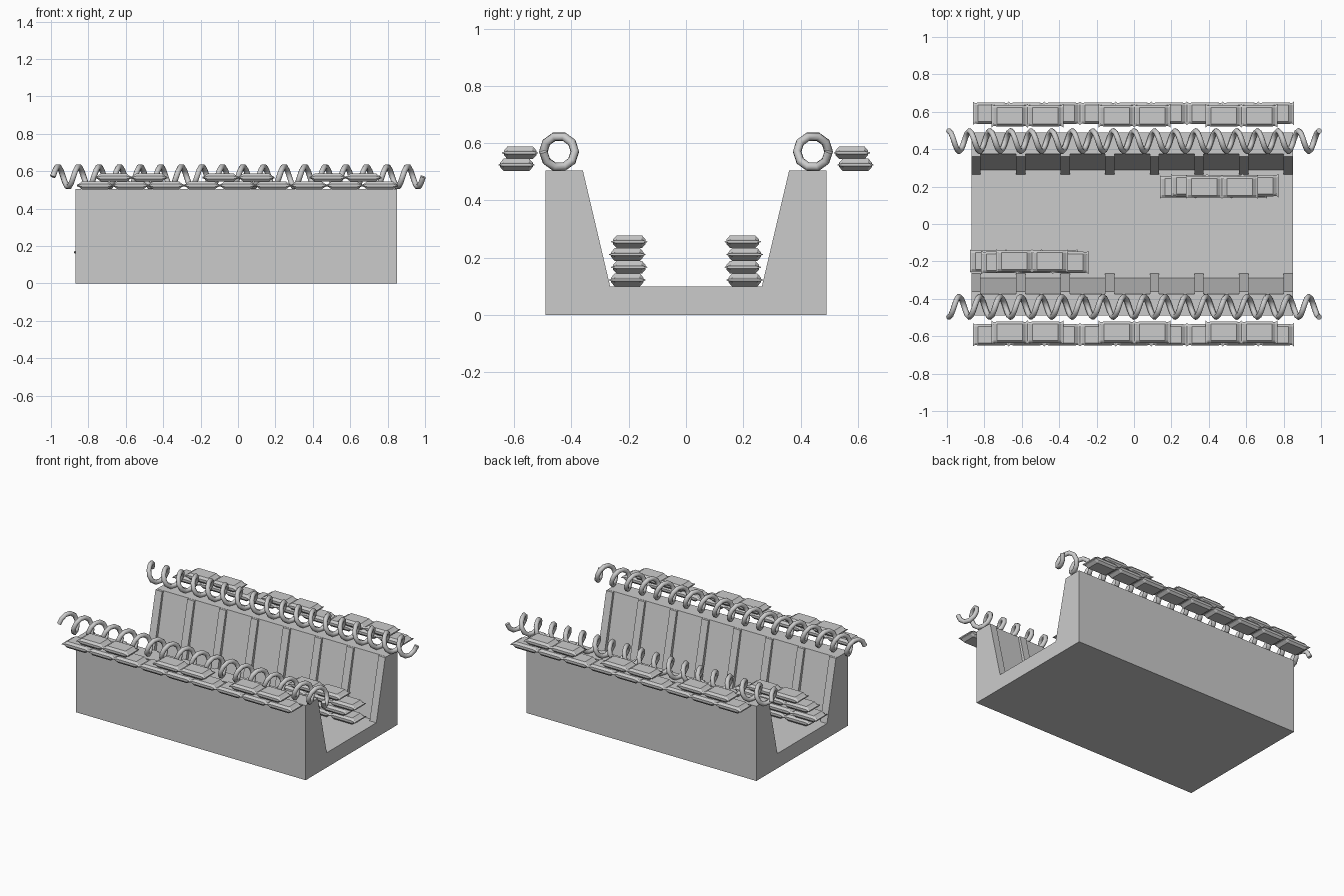
import bpy, bmesh, math

if "Cube" in bpy.data.objects:
    bpy.data.objects.remove(bpy.data.objects["Cube"])

X0, X1 = -0.87, 0.85          # trench ends


def make_object(name, verts, faces):
    me = bpy.data.meshes.new(name)
    me.from_pydata(verts, [], faces)
    bm = bmesh.new()
    bm.from_mesh(me)
    bmesh.ops.recalc_face_normals(bm, faces=bm.faces)
    bm.to_mesh(me)
    bm.free()
    ob = bpy.data.objects.new(name, me)
    bpy.context.collection.objects.link(ob)
    return ob


def loft(rings):
    """Join equal-sized rings of points into a closed skin."""
    n = len(rings[0])
    verts = [p for r in rings for p in r]
    faces = [(k * n + i, k * n + (i + 1) % n, (k + 1) * n + (i + 1) % n, (k + 1) * n + i)
             for k in range(len(rings) - 1) for i in range(n)]
    faces += [tuple(range(n)), tuple(range(len(verts) - n, len(verts)))]
    return verts, faces


def extrude_x(name, profile, xa, xb):
    return make_object(name, *loft([[(x, y, z) for y, z in profile] for x in (xa, xb)]))


# Trench body: U-shaped channel with sloped inner walls
half = [(0.49, 0), (0.49, 0.505), (0.375, 0.505), (0.29, 0.10)]
extrude_x("trench_body", half + [(-y, z) for y, z in reversed(half)], X0, X1)

# Support posts leaning on both inner walls
for side, label in ((-1, "front"), (1, "back")):
    post = [(0.30, 0.09), (0.265, 0.10), (0.36, 0.504), (0.385, 0.504)]
    for i in range(8):
        x = X0 + i * (X1 - X0 - 0.05) / 7
        extrude_x(f"{label}_wall_post_{i}", [(side * y, z) for y, z in post], x, x + 0.05)


# Sandbag: faceted pillow with pinched, flared ends
def bag_mesh():
    rings = []
    for x, w, h in ((-0.097, 0.063, 0.004), (-0.086, 0.055, 0.008), (-0.068, 0.057, 0.022),
                    (0.068, 0.057, 0.022), (0.086, 0.055, 0.008), (0.097, 0.063, 0.004)):
        q = [(w, -0.35 * h), (w, 0.35 * h), (0.78 * w, h), (-0.78 * w, h),
             (-w, 0.35 * h), (-w, -0.35 * h), (-0.78 * w, -h), (0.78 * w, -h)]
        rings.append([(x, y, z) for y, z in q])
    return make_object("sandbag", *loft(rings))


template = bag_mesh()
mesh = template.data
bpy.data.objects.remove(template)


def bag_row(name, x, count, y, z):
    for i in range(count):
        ob = bpy.data.objects.new(f"{name}_{i}", mesh)
        ob.location = (x + i * 0.19, y, z)
        bpy.context.collection.objects.link(ob)


# Parapet sandbags: groups of three with two on top
for side, label in ((-1, "front"), (1, "back")):
    for g in range(3):
        x = -0.765 + g * 0.572
        bag_row(f"{label}_parapet_low_bag_{g}", x, 3, side * 0.592, 0.524)
        bag_row(f"{label}_parapet_top_bag_{g}", x + 0.1, 2, side * 0.579, 0.566)

# Inner sandbag piles on the floor
for side, x, label in ((-1, -0.78, "front"), (1, 0.235, "back")):
    for k, (dx, count, y) in enumerate(((0.06, 3, 0.205), (0, 3, 0.198),
                                        (0.06, 3, 0.205), (0.14, 2, 0.198))):
        bag_row(f"{label}_pile_bag_{k}", x + dx, count, side * y, 0.122 + 0.0445 * k)

# Wire coils along the wall tops
TURNS, SEG = 18, 10
for side, label in ((-1, "front"), (1, "back")):
    cu = bpy.data.curves.new(f"{label}_wire_coil", 'CURVE')
    cu.dimensions = '3D'
    cu.bevel_depth = 0.015
    cu.bevel_resolution = 2
    cu.use_fill_caps = True
    sp = cu.splines.new('POLY')
    n = TURNS * SEG
    sp.points.add(n)
    for i in range(n + 1):
        a = 2 * math.pi * i / SEG
        sp.points[i].co = (-0.99 + 1.98 * i / n, side * (0.443 + 0.055 * math.cos(a)),
                           0.57 + 0.055 * math.sin(a), 1)
    ob = bpy.data.objects.new(f"{label}_wire_coil", cu)
    bpy.context.collection.objects.link(ob)
    bpy.ops.object.select_all(action='DESELECT')
    ob.select_set(True)
    bpy.context.view_layer.objects.active = ob
    bpy.ops.object.convert(target='MESH')
    bpy.ops.object.shade_smooth_by_angle(angle=math.radians(50))
